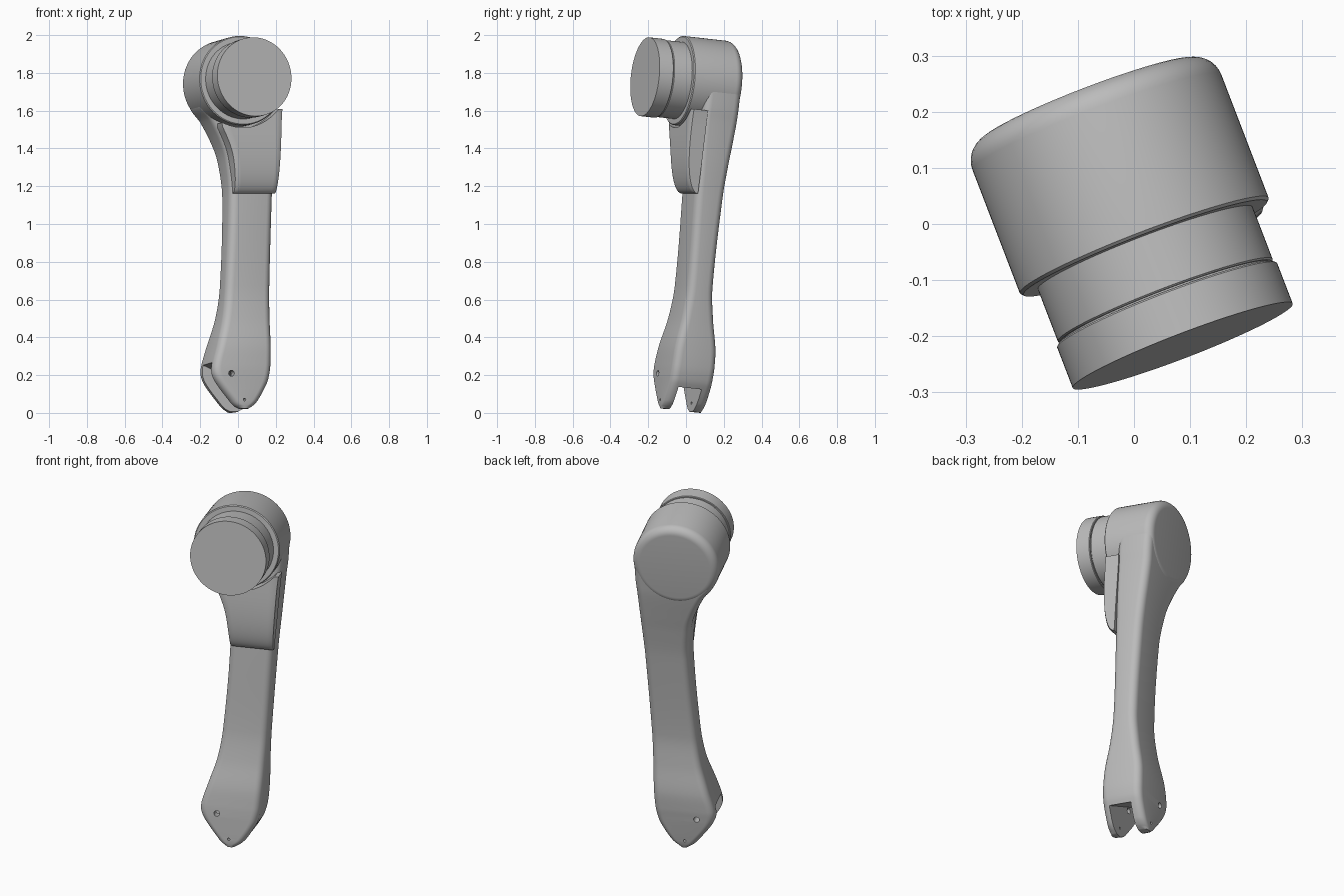
import bpy, bmesh, math
from mathutils import Matrix

if "Cube" in bpy.data.objects:
    bpy.data.objects.remove(bpy.data.objects["Cube"])

# Local frame: u = right, v = back along the joint axis, w = up; origin on housing front
FRAME = (Matrix.Translation((0.02, -0.043, 1.76))
         @ Matrix.Rotation(math.radians(21), 4, 'Z')
         @ Matrix.Rotation(math.radians(-6), 4, 'X'))

grey = bpy.data.materials.new("light_grey")
grey.diffuse_color = (0.5, 0.5, 0.5, 1)
grey.use_nodes = True
grey.node_tree.nodes["Principled BSDF"].inputs["Base Color"].default_value = grey.diffuse_color


def make(name, verts, faces):
    me = bpy.data.meshes.new(name)
    me.from_pydata(verts, [], faces)
    bm = bmesh.new()
    bm.from_mesh(me)
    bmesh.ops.recalc_face_normals(bm, faces=bm.faces)
    bm.to_mesh(me)
    bm.free()
    me.materials.append(grey)
    ob = bpy.data.objects.new(name, me)
    ob.matrix_world = FRAME
    bpy.context.collection.objects.link(ob)
    return ob


def loft(name, rings):
    n = len(rings[0])
    faces = [(i * n + j, i * n + (j + 1) % n, (i + 1) * n + (j + 1) % n, (i + 1) * n + j)
             for i in range(len(rings) - 1) for j in range(n)]
    faces += [tuple(range(n)), tuple(range((len(rings) - 1) * n, len(rings) * n))]
    return make(name, [p for r in rings for p in r], faces)


def lathe(name, profile, u=0, w=0, n=72):
    """Closed turned part along v from (radius, v) points."""
    return loft(name, [[(u + r * math.cos(2 * math.pi * k / n), v,
                         w + r * math.sin(2 * math.pi * k / n)) for k in range(n)]
                       for r, v in profile])


def activate(ob):
    bpy.ops.object.select_all(action='DESELECT')
    ob.select_set(True)
    bpy.context.view_layer.objects.active = ob


def smooth(ob, angle=35):
    activate(ob)
    bpy.ops.object.shade_smooth_by_angle(angle=math.radians(angle))


def cut(ob, cutter):
    cutter.hide_render = True
    mod = ob.modifiers.new("cut", 'BOOLEAN')
    mod.operation, mod.solver, mod.object = 'DIFFERENCE', 'EXACT', cutter
    activate(ob)
    bpy.ops.object.modifier_apply(modifier=mod.name)
    bpy.data.objects.remove(cutter)


# Arm sections: w, left u, right u, front v, back v
KEYS = [(0.0, -.234, .234, .08, .283),
        (-.13, -.199, .229, .08, .283),
        (-.2, -.147, .222, .08, .282),
        (-.335, -.085, .213, .083, .272),
        (-.43, -.062, .207, .088, .264),
        (-.6, -.05, .195, .095, .255),
        (-1.08, -.082, .169, .115, .258),
        (-1.25, -.107, .16, .106, .283),
        (-1.4, -.152, .153, .086, .315),
        (-1.5, -.182, .146, .082, .322),
        (-1.55, -.183, .138, .082, .322),
        (-1.6, -.16, .122, .083, .322),
        (-1.69, -.092, .068, .084, .322),
        (-1.72, -.065, .038, .086, .32),
        (-1.736, -.035, .008, .09, .316)]


def section(w):
    """Smooth interpolation of the arm sections at height w."""
    i = 0
    while i < len(KEYS) - 2 and w < KEYS[i + 1][0]:
        i += 1
    a, b = KEYS[i], KEYS[i + 1]
    p, q = KEYS[max(i - 1, 0)], KEYS[min(i + 2, len(KEYS) - 1)]
    h = b[0] - a[0]
    t = (w - a[0]) / h
    out = []
    for c in range(1, 5):
        ma = (b[c] - p[c]) / (b[0] - p[0]) * h
        mb = (q[c] - a[c]) / (q[0] - a[0]) * h
        out.append((2*t**3 - 3*t**2 + 1) * a[c] + (t**3 - 2*t**2 + t) * ma
                   + (3*t**2 - 2*t**3) * b[c] + (t**3 - t**2) * mb)
    return out


def arm_ring(w, seg=7):
    ul, ur, vf, vb = section(w)
    r = min(0.04, (ur - ul) * 0.45)
    ring = []
    for cu, cv, a0 in ((ur - r, vb - r, 0), (ul + r, vb - r, 90),
                       (ul + r, vf + r, 180), (ur - r, vf + r, 270)):
        for k in range(seg):
            a = math.radians(a0 + 90 * k / (seg - 1))
            ring.append((cu + r * math.cos(a), cv + r * math.sin(a), w))
    return ring


# Arm body
STEPS = 6
levels = [KEYS[i][0] + (KEYS[i + 1][0] - KEYS[i][0]) * k / STEPS
          for i in range(len(KEYS) - 1) for k in range(STEPS)] + [KEYS[-1][0]]
arm = loft("arm_body", [arm_ring(w) for w in levels])

# Fork slot with slanted floor, and pin holes through both prongs
slot = [(-.3, -1.435), (.3, -1.70), (.3, -1.9), (-.3, -1.9)]
cut(arm, loft("slot_cutter", [[(u, v, w) for u, w in slot] for v in (.13, .262)]))
for u, w, r in ((-.089, -1.55, .016), (-.02, -1.69, .007)):
    cut(arm, lathe("hole_cutter", [(r, .0), (r, .4)], u, w, 24))
smooth(arm)

# Joint housing with rounded back edge
R, B, E = .2375, .045, .287
prof = [(.2, .0), (.2325, .0), (R, .005)]
prof += [(R - B + B * math.cos(a), E - B + B * math.sin(a))
         for a in (math.pi / 2 * k / 8 for k in range(9))]
smooth(lathe("joint_housing", prof))

# Collar and front disc with a narrow groove between them
smooth(lathe("joint_collar", [(.205, .02), (.205, -.1), (.202, -.103), (.198, -.103), (.198, -.12)]))
smooth(lathe("joint_disc", [(.2, -.107), (.207, -.107), (.21, -.110), (.21, -.1875)]))

# Raised cover below the joint: curved front, top edge following the housing
NU, NW, LOW, BACK = 16, 24, -.592, .1
front, verts, faces = [], [], []
for j in range(NW + 1):
    for i in range(NU + 1):
        s, t = i / NU, j / NW
        u0 = -.115 + .337 * s
        top = -max(math.sqrt(max(.25 ** 2 - u0 ** 2, 0)), .15)
        w = top + (LOW - top) * math.sin(t * math.pi / 2)
        ul, ur = section(w)[:2]
        ul, ur = max(ul + .012, -.115), ur + .004
        u = ul + (ur - ul) * s
        k = min(max((-.22 - w) / (-.22 - LOW), 0), 1)
        v = .09 - .08 * (1 - k ** 2.6) ** (1 / 2.0)
        edge = min(s, 1 - s) * (ur - ul)            # soften the side edges
        if edge < .012:
            v += .012 * (1 - edge / .012) * .7
        verts.append((u, v, w))
C = NU + 1
for j in range(NW):
    for i in range(NU):
        a = j * C + i
        faces.append((a, a + 1, a + 1 + C, a + C))
rim = ([i for i in range(NU)] + [j * C + NU for j in range(NW)]
       + [NW * C + i for i in range(NU, 0, -1)] + [j * C for j in range(NW, 0, -1)])
base = len(verts)
verts += [(verts[i][0], BACK, verts[i][2]) for i in rim]
n = len(rim)
faces += [(rim[k], rim[(k + 1) % n], base + (k + 1) % n, base + k) for k in range(n)]
faces.append(tuple(range(base, base + n)))
smooth(make("arm_cover", verts, faces), 40)
